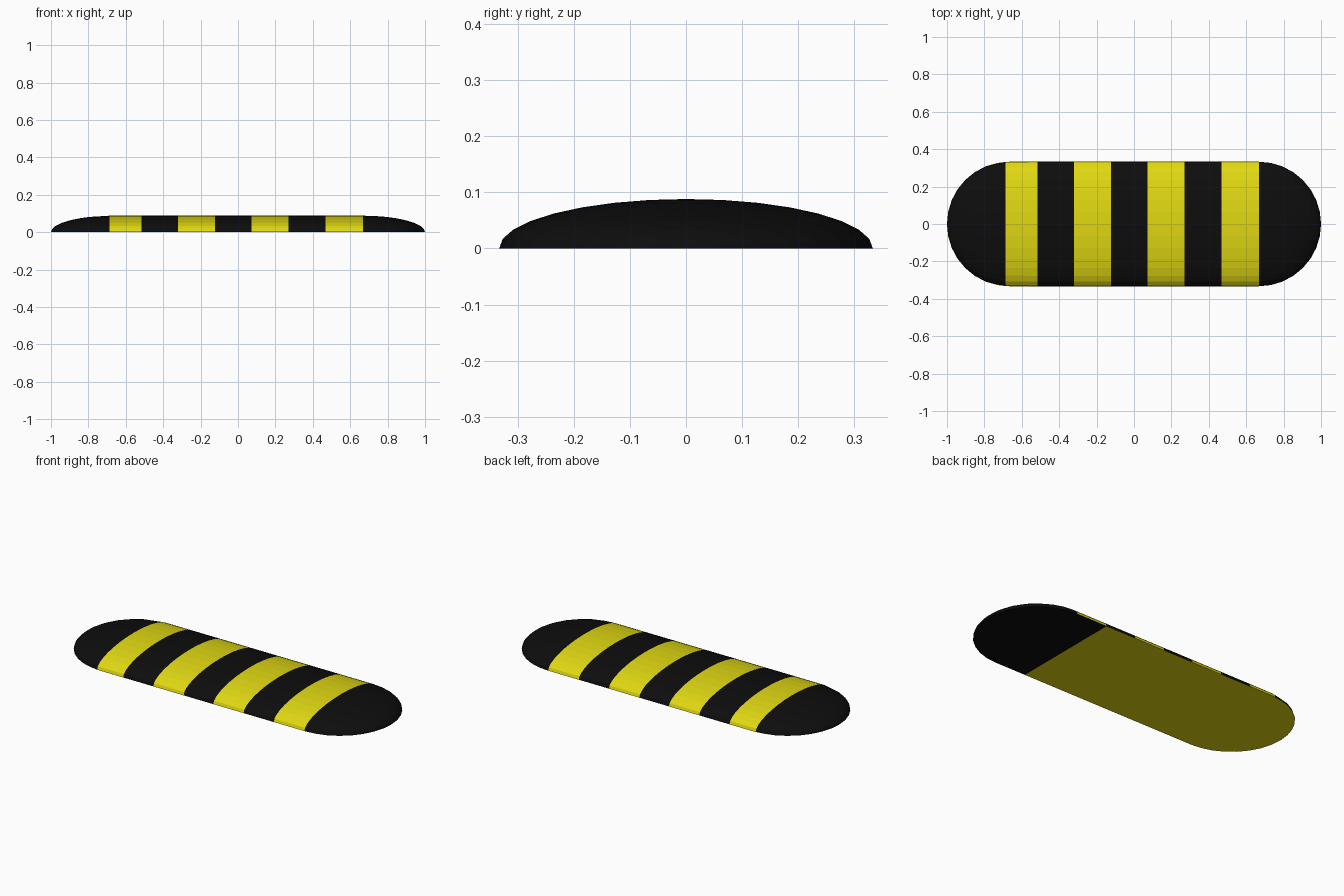
import bpy, math

if "Cube" in bpy.data.objects:
    bpy.data.objects.remove(bpy.data.objects["Cube"])

R, H = 0.333, 0.088      # half width and height of the hump
CX = 1 - R               # centre of the rounded ends
ARC = 16                 # facets across the hump
CAP = 8                  # rings in each rounded end


def material(name, color):
    m = bpy.data.materials.new(name)
    m.diffuse_color = (*color, 1)
    m.use_nodes = True
    m.node_tree.nodes["Principled BSDF"].inputs["Base Color"].default_value = m.diffuse_color
    return m


black = material("black_rubber", (0.004, 0.004, 0.004))
yellow = material("yellow_paint", (0.75, 0.69, 0.006))


def add_mesh(name, verts, faces, mat):
    me = bpy.data.meshes.new(name)
    me.from_pydata(verts, [], faces)
    me.materials.append(mat)
    ob = bpy.data.objects.new(name, me)
    bpy.context.collection.objects.link(ob)
    return ob


def half_width(x):
    d = max(0, abs(x) - CX) / R
    return math.sqrt(max(0, 1 - d * d))


def band(name, xs, mat):
    """Arched strip through the given x stations, shrinking over the rounded ends."""
    verts = []
    for x in xs:
        s = max(half_width(x), 0.001)
        for i in range(ARC + 1):
            a = math.pi * i / ARC
            verts.append((x, -R * s * math.cos(a), H * s * math.sin(a)))
    n = ARC + 1
    faces = [(k * n + i, (k + 1) * n + i, (k + 1) * n + i + 1, k * n + i + 1)
             for k in range(len(xs) - 1) for i in range(ARC)]
    return add_mesh(name, verts, faces, mat)


def underside(name, xs, mat):
    outline = [(x, -R * half_width(x), 0) for x in xs]
    outline += [(x, R * half_width(x), 0) for x in reversed(xs) if half_width(x) > 0.01]
    return add_mesh(name, outline, [tuple(reversed(range(len(outline))))], mat)


# Stations along the rounded ends
right = [CX + R * math.sin(math.pi / 2 * i / CAP) for i in range(CAP + 1)]
left = [-x for x in reversed(right)]
left_end = left[:-2] + [-0.688]

# Rounded ends
band("left_end", left_end, black)
band("right_end", right, black)

# Alternating stripes between the ends
edges = [-0.688, -0.517, -0.32, -0.122, 0.072, 0.27, 0.467, CX]
for i, (a, b) in enumerate(zip(edges, edges[1:])):
    kind, mat = ("black", black) if i % 2 else ("yellow", yellow)
    band(f"{kind}_stripe_{i // 2 + 1}", [a, b], mat)

# Flat underside in two colours
underside("underside_yellow", left + [0.467], yellow)
underside("underside_black", [0.467] + right, black)
